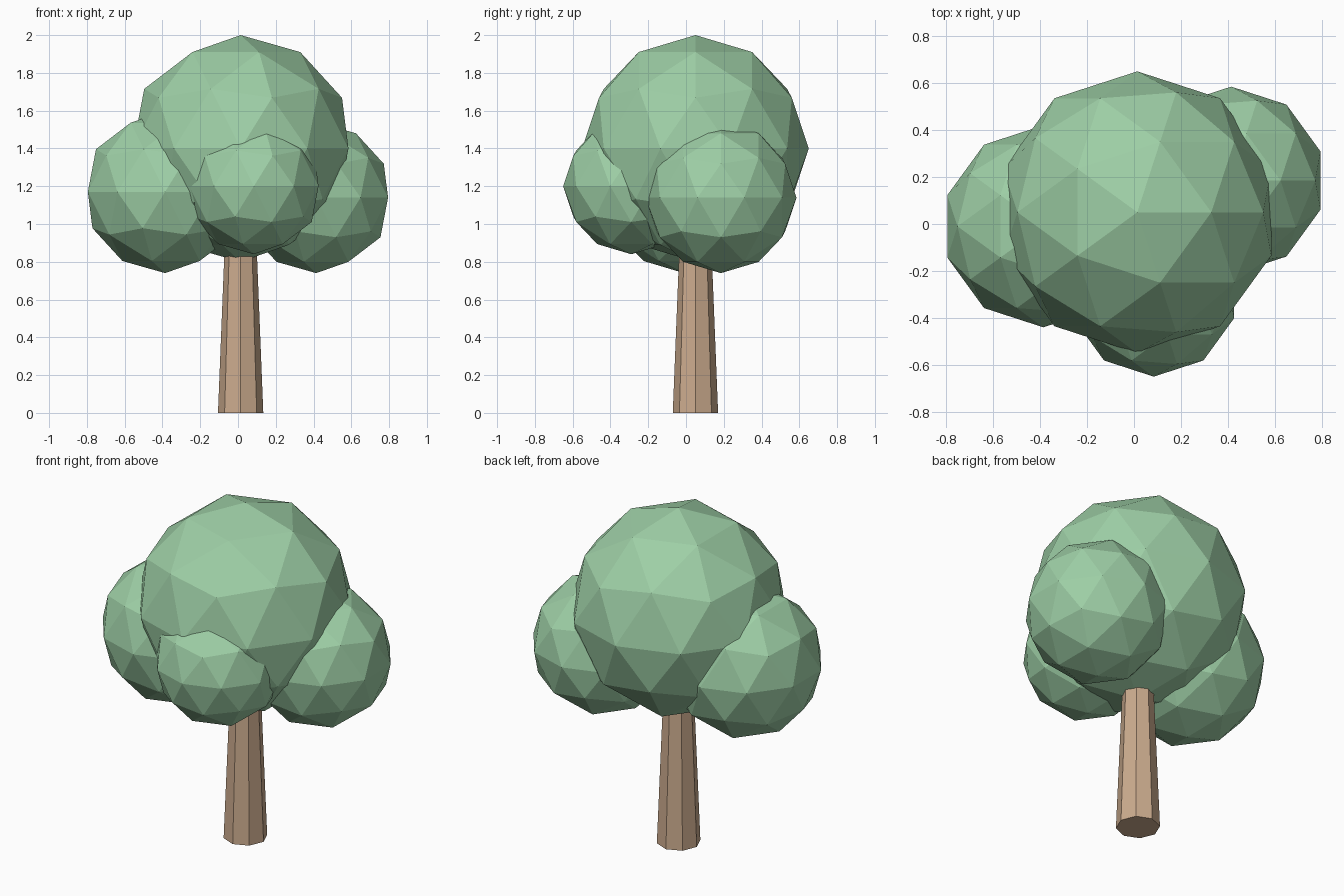
import bpy

if "Cube" in bpy.data.objects:
    bpy.data.objects.remove(bpy.data.objects["Cube"])

# Tree axis
CX, CY = 0.014, 0.05


def material(name, color):
    mat = bpy.data.materials.new(name)
    mat.diffuse_color = (*color, 1.0)
    mat.use_nodes = True
    mat.node_tree.nodes["Principled BSDF"].inputs["Base Color"].default_value = mat.diffuse_color
    return mat


bark = material("bark", (0.60, 0.41, 0.27))
leaf = material("leaf", (0.34, 0.62, 0.38))


def foliage(name, offset, z, radius):
    bpy.ops.mesh.primitive_ico_sphere_add(
        subdivisions=2, radius=radius,
        location=(CX + offset[0], CY + offset[1], z))
    obj = bpy.context.object
    obj.name = name
    obj.data.materials.append(leaf)


# Tapered eight-sided trunk, its top buried in the foliage
bpy.ops.mesh.primitive_cone_add(
    vertices=8, radius1=0.12, radius2=0.08, depth=1.0, location=(CX, CY, 0.5))
trunk = bpy.context.object
trunk.name = "trunk"
trunk.data.materials.append(bark)

# Faceted foliage clumps
foliage("foliage_main", (0.0, 0.0), 1.40, 0.60)
foliage("foliage_left", (-0.40, -0.06), 1.17, 0.43)
foliage("foliage_right", (0.40, 0.135), 1.14, 0.40)
foliage("foliage_front", (0.07, -0.34), 1.20, 0.36)
